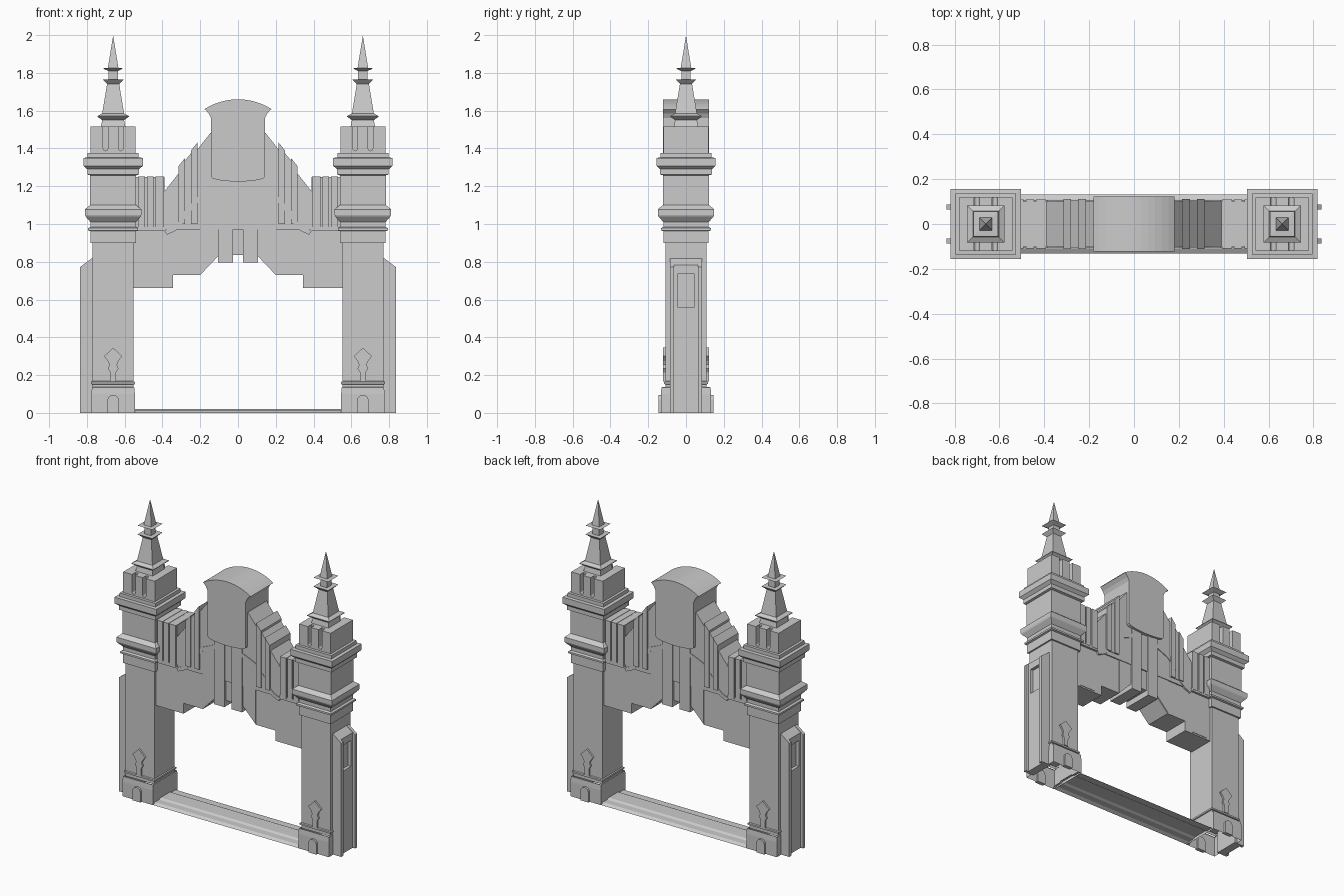
import bpy, bmesh, math

if "Cube" in bpy.data.objects:
    bpy.data.objects.remove(bpy.data.objects["Cube"])

TX = 0.661  # tower centre


def finish(name, bm, mirror="x", cutter=None):
    bmesh.ops.recalc_face_normals(bm, faces=bm.faces)
    me = bpy.data.meshes.new(name)
    bm.to_mesh(me)
    bm.free()
    ob = bpy.data.objects.new(name, me)
    bpy.context.collection.objects.link(ob)
    if cutter:
        b = ob.modifiers.new("cut", 'BOOLEAN')
        b.object, b.operation, b.solver = cutter, 'DIFFERENCE', 'EXACT'
    if mirror:
        m = ob.modifiers.new("mirror", 'MIRROR')
        m.use_axis = ("x" in mirror, "y" in mirror, False)
        m.use_mirror_merge = False
    return ob


def prisms(name, polys, y0, y1, mirror="x", cutter=None):
    """Extrude x-z outlines from y0 to y1."""
    bm = bmesh.new()
    for pts in polys:
        f = bm.faces.new([bm.verts.new((x, y0, z)) for x, z in pts])
        r = bmesh.ops.extrude_face_region(bm, geom=[f])
        for v in r["geom"]:
            if isinstance(v, bmesh.types.BMVert):
                v.co.y = y1
    return finish(name, bm, mirror, cutter)


def rect(x0, x1, z0, z1):
    return [(x0, z0), (x1, z0), (x1, z1), (x0, z1)]


def square_stack(name, profile, extra_y=0, cutter=None, capped=True):
    """Loft square rings (half width, height) around the tower axis."""
    bm = bmesh.new()
    rings = []
    for h, z in profile:
        rings.append([bm.verts.new((TX + sx * h, sy * (h + extra_y), z))
                      for sx, sy in ((-1, -1), (1, -1), (1, 1), (-1, 1))])
    for a, b in zip(rings, rings[1:]):
        for i in range(4):
            j = (i + 1) % 4
            bm.faces.new((a[i], a[j], b[j], b[i]))
    if capped:
        bm.faces.new(rings[0])
        bm.faces.new(rings[-1])
    return finish(name, bm, "x", cutter)


def arc(cx, cz, rx, rz, a0, a1, n):
    return [(cx + rx * math.cos(math.radians(a0 + (a1 - a0) * i / n)),
             cz + rz * math.sin(math.radians(a0 + (a1 - a0) * i / n)))
            for i in range(n + 1)]


# Tower plinth, shaft (hollow underneath) and cornices
square_stack("tower_plinth", [(.115, 0), (.115, .10), (.112, .135), (.108, .136)],
             .018, None, False)
square_stack("plinth_moulding", [(.108, .15), (.116, .153), (.116, .164), (.108, .168)])
square_stack("tower_shaft", [(.109, .13), (.109, .91)], 0, None, False)
square_stack("lower_cornice", [
    (.120, .90), (.120, .962), (.132, .966), (.132, .978), (.120, .985),
    (.120, 1.01), (.146, 1.04), (.149, 1.048), (.149, 1.078), (.122, 1.10)])
square_stack("upper_shaft_cornice", [
    (.122, 1.09), (.122, 1.258), (.137, 1.262), (.137, 1.29), (.157, 1.308),
    (.157, 1.35), (.135, 1.352), (.135, 1.376), (.119, 1.377)])

# Crown block with round-bottomed slots front and back
slots = [[(TX + o + .0125, 1.55)] + [(TX + o - .0125, 1.55)]
         + arc(TX + o, 1.40, .0125, .0125, 180, 360, 6) for o in (-.04, .04)]
slot_cutter = prisms("slot_cutter", slots, -.14, -.082, "y")
slot_cutter.hide_render = True
square_stack("crown_block", [(.119, 1.37), (.119, 1.517)], 0, slot_cutter)

# Stepped square spire
square_stack("spire", [
    (.066, 1.51), (.058, 1.55), (.083, 1.568), (.083, 1.572),
    (.058, 1.585), (.032, 1.742), (.055, 1.765), (.025, 1.765),
    (.025, 1.81), (.055, 1.824), (.028, 1.826), (.0005, 1.995)])

# Outer buttress: recessed core, window niche and two side rails
window_cutter = prisms("window_cutter", [rect(.795, .9, .56, .735)], -.045, .045, "")
window_cutter.hide_render = True
prisms("buttress_core", [[(.76, 0), (.817, 0), (.817, .783), (.77, .818), (.76, .818)]],
       -.075, .075, "x", window_cutter)
prisms("buttress_rail", [[(.76, 0), (.836, 0), (.836, .772), (.775, .818), (.76, .818)]],
       -.086, -.064, "xy")

# Door niche and finial ornament on tower faces
prisms("door_ornament", [[(TX + .03, 0)] + arc(TX, .065, .03, .03, 0, 180, 8)
                         + [(TX - .03, 0)]], -.146, -.12, "xy")
half = [(.016, .165), (.016, .215), (.028, .235), (.02, .255), (.028, .275),
        (.048, .30)]
prisms("finial_ornament", [[(TX + x, z) for x, z in half] + [(TX, .345)]
                           + [(TX - x, z) for x, z in reversed(half)]],
       -.121, -.10, "xy")

# Lower wall of the bridge with stepped underside and swept upper edge
sweep = [(.39, .965), (.345, .985), (.31, 1.015), (.285, 1.06), (.25, 1.11),
         (.20, 1.155), (.105, 1.195)]
prisms("lower_wall", [[(0, .835), (.10, .835), (.20, .73), (.345, .73),
                       (.345, .66), (.56, .66), (.56, .965)] + sweep + [(0, 1.235)]],
       -.092, .092)
prisms("sweep_moulding", [sweep + [(x - .012, z - .022) for x, z in reversed(sweep)]],
       -.105, .105)
prisms("wall_ledge", [rect(.385, .56, .962, .985)], -.107, .107)
prisms("end_panel", [rect(.40, .52, .67, .96)], -.095, .095)
prisms("centre_panel", [[(.105, .832), (.20, .735), (.20, 1.15), (.105, 1.19)]],
       -.096, .096)
prisms("centre_pilaster", [rect(.027, .105, .795, 1.24)], -.107, .107)

# Sloping upper wings, raised ribs and end blocks
prisms("upper_wing", [[(0, .97), (.41, .97), (.41, 1.15), (.39, 1.172),
                       (.145, 1.483), (0, 1.483)]], -.10, .10)
prisms("wing_rib", [[(a, 1.0), (b, 1.0), (b, 1.70 - 1.25 * b), (a, 1.70 - 1.25 * a)]
                    for a, b in ((.215, .25), (.28, .315))], -.112, .112)
prisms("wing_rib_base", [[(.24, 1.0), (.29, 1.0), (.29, 1.325), (.24, 1.385)]],
       -.104, .104)
prisms("end_block", [rect(.39, .56, .97, 1.25)], -.10, .10)
prisms("end_block_rib", [rect(.392, .438, .975, 1.252), rect(.447, .482, .975, 1.252),
                         rect(.492, .53, .975, 1.252)], -.109, .109)

# Central shield with flared neck and curved cap
neck = [(.143, 1.56), (.155, 1.585), (.175, 1.608)]
top = arc(0, 1.329, .331, .331, 57, 123, 12)
bottom = arc(0, 1.25, .143, .025, 180, 360, 10)
prisms("central_shield", [bottom + neck + top + [(-x, z) for x, z in reversed(neck)]],
       -.122, .122, "")

# Low threshold sheet with a raised centre strip, open underneath
bm = bmesh.new()
section = [(-.131, 0), (-.11, .012), (-.065, .012), (-.05, .02)]
section += [(-y, z) for y, z in reversed(section)]
rows = [[bm.verts.new((x, y, z)) for y, z in section] for x in (-.56, .56)]
for i in range(len(section) - 1):
    bm.faces.new((rows[0][i], rows[1][i], rows[1][i + 1], rows[0][i + 1]))
finish("threshold", bm, "")
